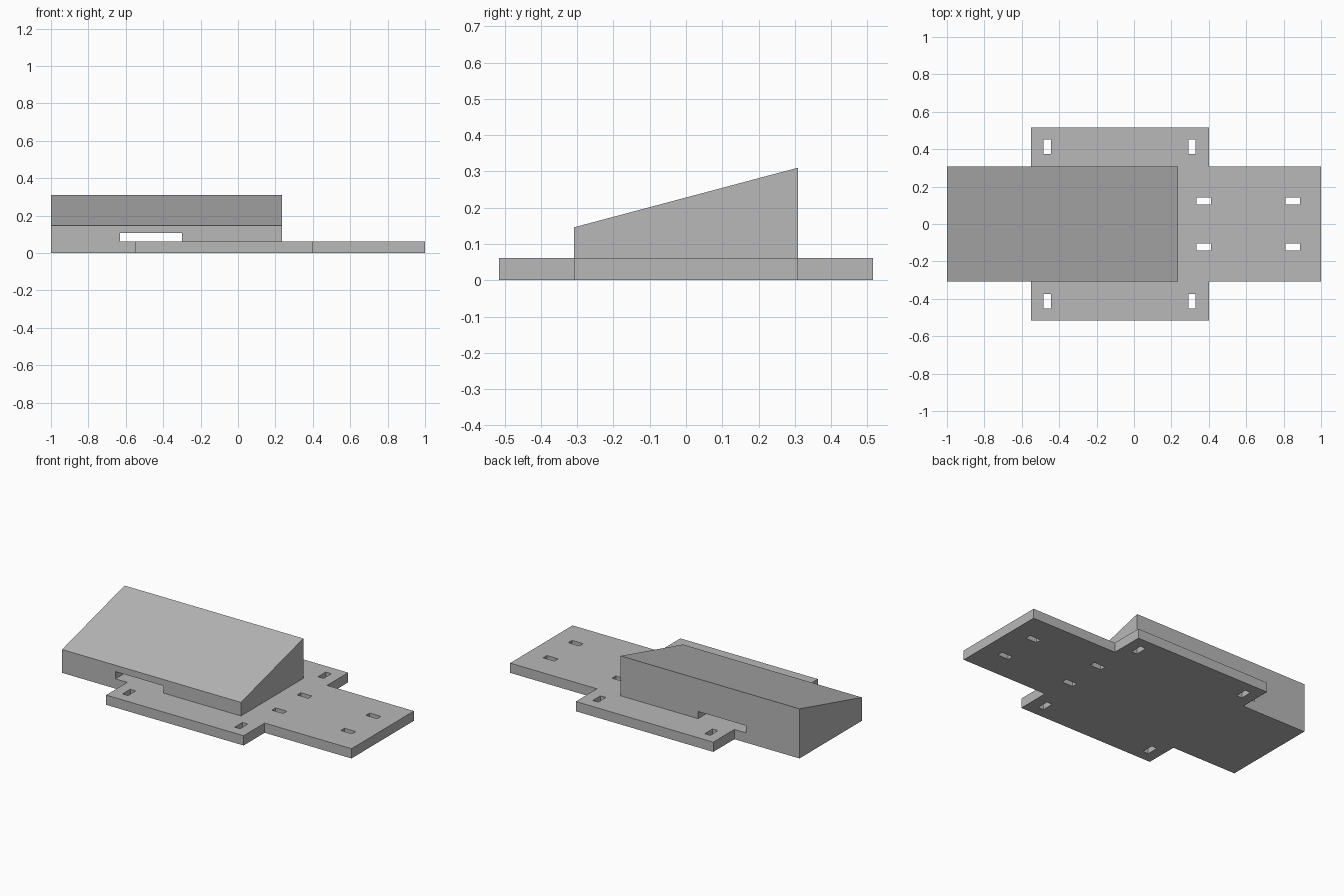
import bpy
import bmesh
from mathutils import Matrix, Vector

cube = bpy.data.objects.get("Cube")
if cube:
    bpy.data.objects.remove(cube, do_unlink=True)

PLATE_H = 0.061      # plate thickness
HALF_W = 0.308       # half width of deck and wedge
WING_W = 0.516       # half width across the side wings

grey = bpy.data.materials.new("plain grey")
grey.use_nodes = True
colour = (0.48, 0.48, 0.48, 1)
grey.diffuse_color = colour
grey.node_tree.nodes["Principled BSDF"].inputs["Base Color"].default_value = colour


def add_object(name, bm):
    bmesh.ops.recalc_face_normals(bm, faces=bm.faces)
    mesh = bpy.data.meshes.new(name)
    bm.to_mesh(mesh)
    bm.free()
    mesh.materials.append(grey)
    obj = bpy.data.objects.new(name, mesh)
    bpy.context.collection.objects.link(obj)
    return obj


def prism(name, outline, offset):
    """Extrude a closed outline of 3D points along an offset."""
    bm = bmesh.new()
    face = bm.faces.new([bm.verts.new(p) for p in outline])
    result = bmesh.ops.extrude_face_region(bm, geom=[face], use_keep_orig=True)
    moved = [v for v in result["geom"] if isinstance(v, bmesh.types.BMVert)]
    bmesh.ops.translate(bm, verts=moved, vec=Vector(offset))
    return add_object(name, bm)


def cutter(name, boxes):
    """Join separate boxes, each (centre, size), into one cutting helper."""
    bm = bmesh.new()
    for centre, size in boxes:
        matrix = Matrix.Translation(centre) @ Matrix.Diagonal((*size, 1))
        bmesh.ops.create_cube(bm, size=1, matrix=matrix)
    obj = add_object(name, bm)
    obj.hide_render = True
    return obj


def cut(target, tool):
    mod = target.modifiers.new("cut", "BOOLEAN")
    mod.operation = "DIFFERENCE"
    mod.solver = "EXACT"
    mod.object = tool
    bpy.context.view_layer.objects.active = target
    bpy.ops.object.modifier_apply(modifier=mod.name)
    bpy.data.objects.remove(tool, do_unlink=True)


# Cross-shaped base plate: one long edge, mirrored to the other side
edge = [(-1, HALF_W), (-0.55, HALF_W), (-0.55, WING_W),
        (0.4, WING_W), (0.4, HALF_W), (1, HALF_W)]
outline = edge + [(x, -y) for x, y in reversed(edge)]
base_plate = prism("base_plate", [(x, y, 0) for x, y in outline], (0, 0, PLATE_H))

# Mounting slots: crosswise in the wings, lengthwise in the deck
slots = []
for side in (-1, 1):
    for x in (-0.464, 0.311):
        slots.append(((x, side * 0.412, 0), (0.038, 0.077, 1)))
    for x in (0.373, 0.849):
        slots.append(((x, side * 0.124, 0), (0.077, 0.037, 1)))
cut(base_plate, cutter("slot_cutter", slots))

# Sloping wedge standing on the plate
profile = [(-HALF_W, PLATE_H), (HALF_W, PLATE_H), (HALF_W, 0.31), (-HALF_W, 0.146)]
wedge = prism("wedge_block", [(-1, y, z) for y, z in profile], (1.236, 0, 0))

# Strap passage running under the wedge from front to back
cut(wedge, cutter("passage_cutter", [((-0.465, 0, PLATE_H), (0.332, 2, 0.09))]))
